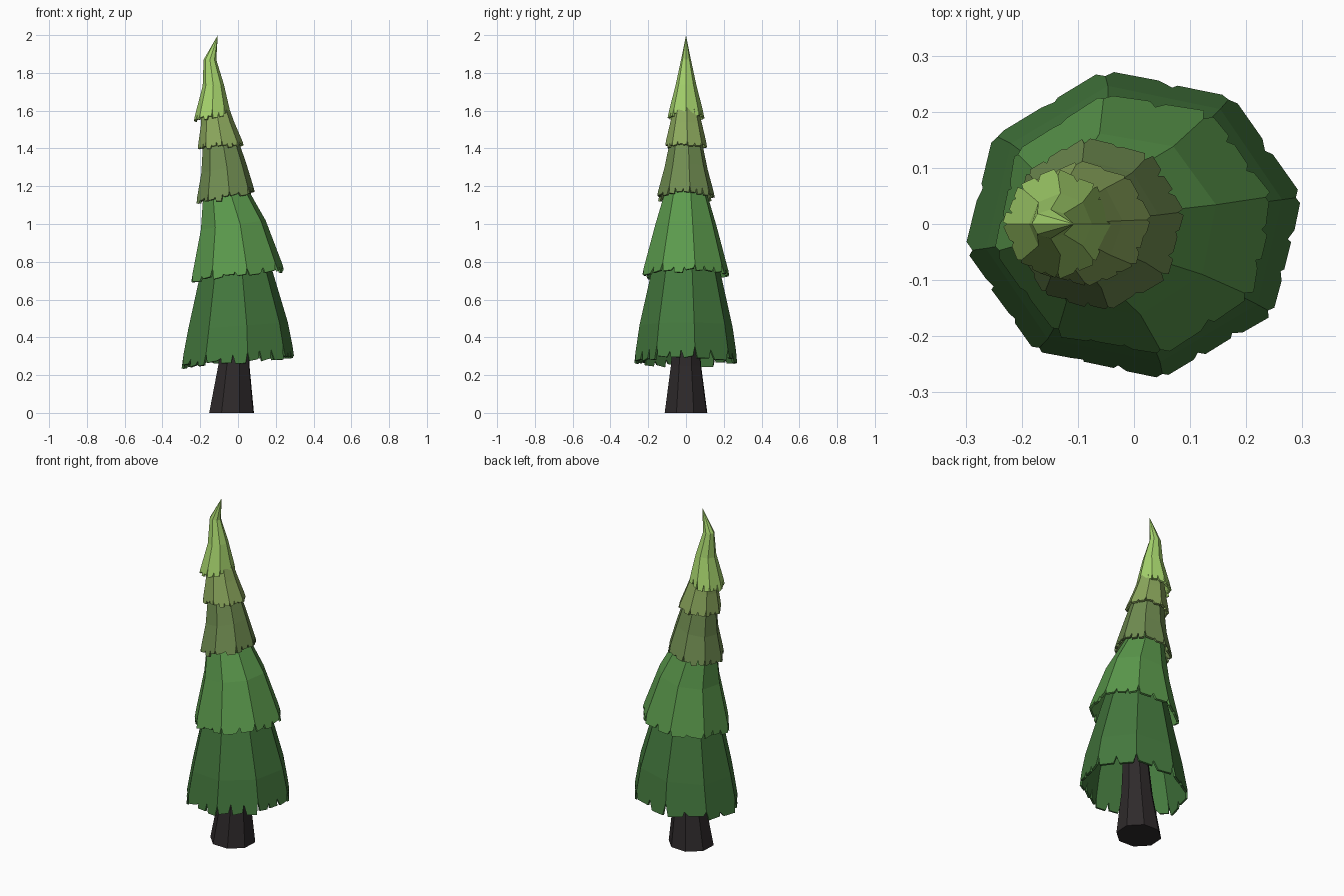
import bpy, bmesh, random
from math import cos, sin, pi, radians
from mathutils import Vector

if "Cube" in bpy.data.objects:
    bpy.data.objects.remove(bpy.data.objects["Cube"])

random.seed(7)
SIDES = 8


def material(name, rgb):
    m = bpy.data.materials.new(name)
    m.diffuse_color = [(c / 255) ** 2.2 for c in rgb] + [1]
    m.use_nodes = True
    m.node_tree.nodes["Principled BSDF"].inputs["Base Color"].default_value = m.diffuse_color
    return m


def make_object(name, bm, rgb):
    bmesh.ops.recalc_face_normals(bm, faces=bm.faces)
    me = bpy.data.meshes.new(name)
    bm.to_mesh(me)
    bm.free()
    ob = bpy.data.objects.new(name, me)
    bpy.context.collection.objects.link(ob)
    me.materials.append(material(name + "_colour", rgb))
    return ob


def ring_points(ring, phase):
    """ring = x left, x right, y half-width, z left, z right"""
    x0, x1, ry, z0, z1 = ring
    pts = []
    for i in range(SIDES):
        a = radians(phase) + 2 * pi * i / SIDES
        f = (cos(a) + 1) / 2
        pts.append(Vector((x0 + (x1 - x0) * f, ry * sin(a), z0 + (z1 - z0) * f)))
    return pts


def bridge(bm, upper, lower):
    for i in range(SIDES):
        j = (i + 1) % SIDES
        bm.faces.new((lower[i], lower[j], upper[j], upper[i]))


def tier(name, rings, rgb, phase, depth, teeth, apex=None):
    """Hollow skirt from top ring to hem ring; the last band has a ragged hem."""
    bm = bmesh.new()
    pts = [ring_points(r, phase) for r in rings]
    rows = [[bm.verts.new(p) for p in row] for row in pts[:-1]]
    for up, low in zip(rows, rows[1:]):
        bridge(bm, up, low)
    if apex:
        tip = bm.verts.new(apex)
        for i in range(SIDES):
            bm.faces.new((rows[0][i], rows[0][(i + 1) % SIDES], tip))
    # ragged panels, slit at the corners
    mid, hem = pts[-2], pts[-1]
    slits = [bm.verts.new(mid[i].lerp(hem[i], 1 - depth * random.uniform(0.7, 1.2)))
             for i in range(SIDES)]
    for i in range(SIDES):
        j = (i + 1) % SIDES

        def at(t, s):
            return bm.verts.new(mid[i].lerp(mid[j], t).lerp(hem[i].lerp(hem[j], t), s))
        edge = []
        n = random.choice(teeth)
        for k in range(n):
            if k:
                edge.append(at((k + random.uniform(-.1, .1)) / n,
                               1 - depth * random.uniform(0.4, 0.9)))
            s = 1 - depth * random.uniform(0, 0.35)
            edge.append(at((k + 0.14) / n, s))
            edge.append(at((k + 0.84) / n, s + depth * random.uniform(-.15, .1)))
        bm.faces.new([rows[-1][i], slits[i]] + edge + [slits[j], rows[-1][j]])
    ob = make_object(name, bm, rgb)
    mod = ob.modifiers.new("thickness", "SOLIDIFY")
    mod.thickness = 0.012
    mod.offset = -1


# Trunk
bm = bmesh.new()
trunk = [[bm.verts.new(p) for p in ring_points(r, 20)] for r in (
    (-.16, .092, .12, 0, 0), (-.11, .066, .085, .25, .25),
    (-.085, .06, .07, .45, .45), (-.07, .03, .05, .8, .8))]
for low, up in zip(trunk, trunk[1:]):
    bridge(bm, up, low)
bm.faces.new(trunk[0][::-1])
bm.faces.new(trunk[-1])
make_object("trunk", bm, (50, 46, 47))

# Foliage tiers, bottom to top
tier("foliage_bottom", [(-.175, .14, .155, .86, .9), (-.268, .268, .25, .44, .48),
                        (-.308, .306, .28, .23, .29)],
     (70, 120, 64), 10, 0.4, (2, 3))
tier("foliage_lower", [(-.18, .0, .085, 1.24, 1.28), (-.20, .15, .165, .97, 1.02),
                       (-.255, .255, .24, .69, .75)],
     (92, 153, 78), 12, 0.2, (2, 2, 3))
tier("foliage_middle", [(-.185, -.01, .08, 1.45, 1.48), (-.195, .045, .115, 1.27, 1.32),
                        (-.225, .095, .16, 1.10, 1.16)],
     (112, 140, 82), 8, 0.3, (2, 3))
tier("foliage_upper", [(-.19, -.06, .058, 1.63, 1.65), (-.197, -.02, .085, 1.52, 1.54),
                       (-.215, .036, .115, 1.395, 1.41)],
     (140, 168, 94), 4, 0.3, (2, 3))
tier("foliage_top", [(-.182, -.115, .026, 1.87, 1.87), (-.187, -.075, .055, 1.73, 1.74),
                     (-.237, -.038, .10, 1.54, 1.58)],
     (164, 210, 108), 0, 0.25, (2, 3), apex=(-.107, 0, 2.0))
